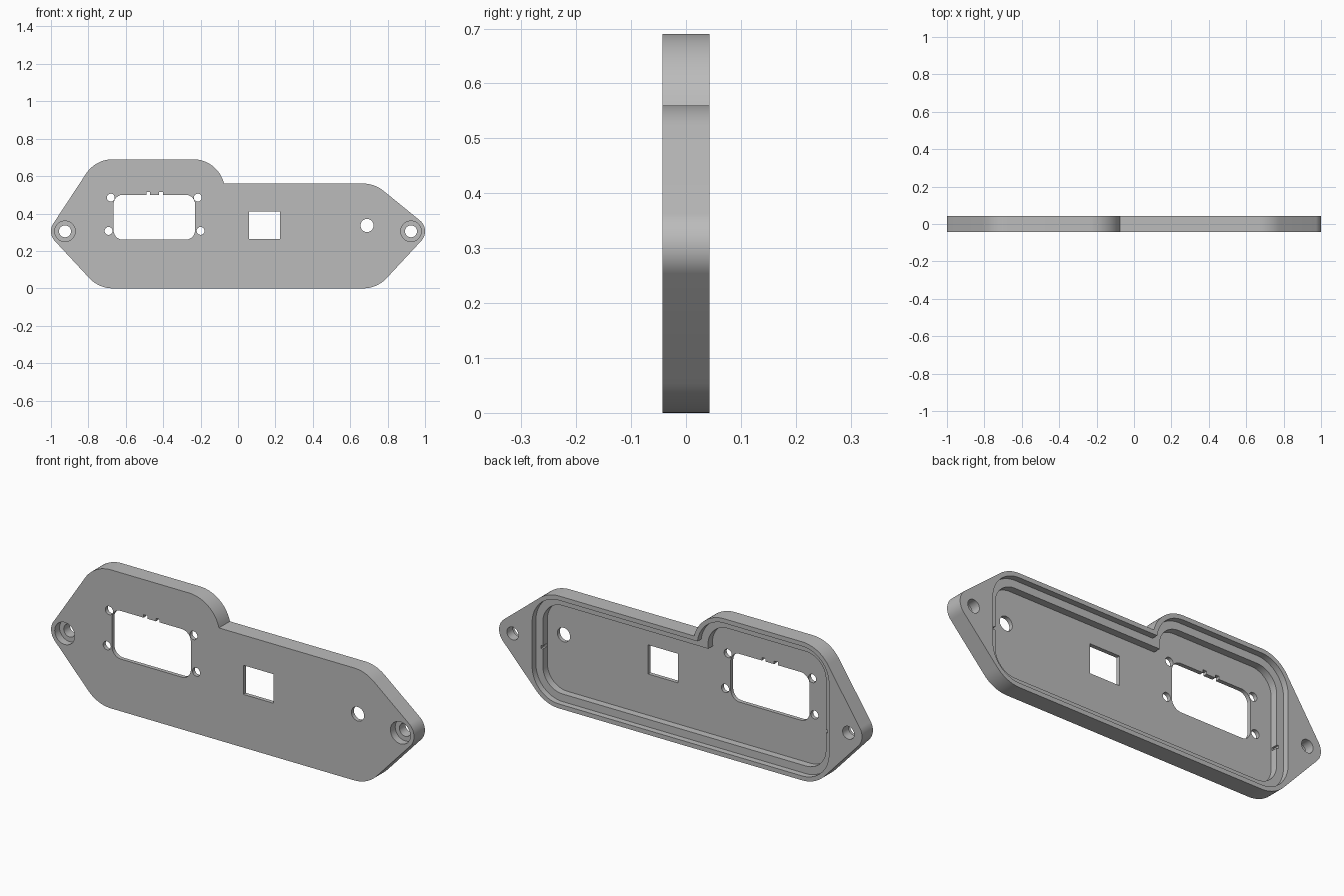
import bpy, bmesh
from math import atan2, acos, sqrt, sin, cos, hypot, pi

if "Cube" in bpy.data.objects:
    bpy.data.objects.remove(bpy.data.objects["Cube"])

HALF = 0.043            # half the panel depth
FLOOR = -HALF + 0.02    # inner side of the front wall
STEP = HALF - 0.03      # ledge inside the rim
CORNER = 0.17
LOW, HIGH = 0.56, 0.69  # heights of the low and raised sections
EAR_X, EAR_Z = 0.925, 0.305

grey = bpy.data.materials.new("plain grey")
grey.use_nodes = True
grey.diffuse_color = (0.5, 0.5, 0.5, 1)
grey.node_tree.nodes["Principled BSDF"].inputs["Base Color"].default_value = (0.5, 0.5, 0.5, 1)


def wrap(circles):
    """Counter-clockwise outline running tangent from circle to circle (x, z, r)."""
    normals = []
    for (x1, z1, r1), (x2, z2, r2) in zip(circles, circles[1:] + circles[:1]):
        dx, dz = x2 - x1, z2 - z1
        ratio = max(-1, min(1, (r1 - r2) / hypot(dx, dz)))
        normals.append(atan2(dz, dx) - acos(ratio))
    points = []
    for i, (x, z, r) in enumerate(circles):
        if r == 0:
            points.append((x, z))
            continue
        start = normals[i - 1]
        sweep = (normals[i] - start) % (2 * pi)
        steps = max(2, int(sweep / 0.08))
        for k in range(steps + 1):
            a = start + sweep * k / steps
            points.append((x + r * cos(a), z + r * sin(a)))
    return points


def body_outline(inset, ears):
    """Panel outline with its raised section, optionally with the pointed ears."""
    r, c, side = CORNER - inset, CORNER, 0.84 - CORNER
    hump_x, hump_z, top = -0.24, HIGH - c, LOW - inset
    notch_x = hump_x + sqrt(r * r - (top - hump_z) ** 2)
    ear = lambda s: [(s * EAR_X, EAR_Z, 0.075)] if ears else []
    return wrap([(-side, c, r), (side, c, r)] + ear(1) +
                [(side, LOW - c, r), (notch_x, top, 0),
                 (hump_x, hump_z, r), (-side, hump_z, r)] + ear(-1))


def box(x0, x1, z0, z1):
    return [(x0, z0), (x1, z0), (x1, z1), (x0, z1)]


def disc(x, z, r, n=40):
    return [(x + r * cos(2 * pi * k / n), z + r * sin(2 * pi * k / n)) for k in range(n)]


def prism(name, outline, y0, y1):
    bm = bmesh.new()
    near = [bm.verts.new((x, y0, z)) for x, z in outline]
    far = [bm.verts.new((x, y1, z)) for x, z in outline]
    bm.faces.new(near)
    bm.faces.new(far[::-1])
    for i in range(len(near)):
        bm.faces.new((near[i - 1], far[i - 1], far[i], near[i]))
    bmesh.ops.recalc_face_normals(bm, faces=bm.faces)
    mesh = bpy.data.meshes.new(name)
    bm.to_mesh(mesh)
    bm.free()
    mesh.materials.append(grey)
    obj = bpy.data.objects.new(name, mesh)
    bpy.context.collection.objects.link(obj)
    return obj


panel = prism("panel", body_outline(0, True), -HALF, HALF)
cutters = []


def cut(outline, y0=-0.1, y1=0.1):
    cutter = prism("cutter", outline, y0, y1)
    cutter.hide_render = True
    mod = panel.modifiers.new("cut", "BOOLEAN")
    mod.operation, mod.solver, mod.object = "DIFFERENCE", "EXACT", cutter
    cutters.append(cutter)


# Stepped recess in the back
cut(body_outline(0.022, False), STEP, 0.1)
cut(body_outline(0.06, False), FLOOR, 0.1)

# Ear screw holes with front counterbores, and slots in the end walls
for s in (-1, 1):
    cut(disc(s * EAR_X, EAR_Z, 0.032))
    cut(disc(s * EAR_X, EAR_Z, 0.055), -0.1, -0.005)
    xs = sorted((s * 0.76, s * 0.79))
    cut(box(xs[0], xs[1], 0.255, 0.27), FLOOR + 0.005, STEP + 0.01)

# Large rounded window with two key notches
r = 0.05
cut(wrap([(-0.665 + r, 0.26 + r, r), (-0.23 - r, 0.26 + r, r),
          (-0.23 - r, 0.50 - r, r), (-0.665 + r, 0.50 - r, r)]))
for x in (-0.48, -0.412):
    cut(box(x - 0.01, x + 0.01, 0.48, 0.515))

# Mounting holes around the window
for x, z in ((-0.68, 0.485), (-0.215, 0.485), (-0.692, 0.307), (-0.2, 0.307)):
    cut(disc(x, z, 0.021, 32))

# Square window and round hole
cut(box(0.06, 0.225, 0.265, 0.41))
cut(disc(0.69, 0.336, 0.035))

# Bake the cuts and remove the cutters
bpy.context.view_layer.update()
baked = bpy.data.meshes.new_from_object(panel.evaluated_get(bpy.context.evaluated_depsgraph_get()))
panel.modifiers.clear()
panel.data = baked
for cutter in cutters:
    bpy.data.objects.remove(cutter)

bpy.ops.object.select_all(action="DESELECT")
panel.select_set(True)
bpy.context.view_layer.objects.active = panel
bpy.ops.object.shade_smooth_by_angle()
